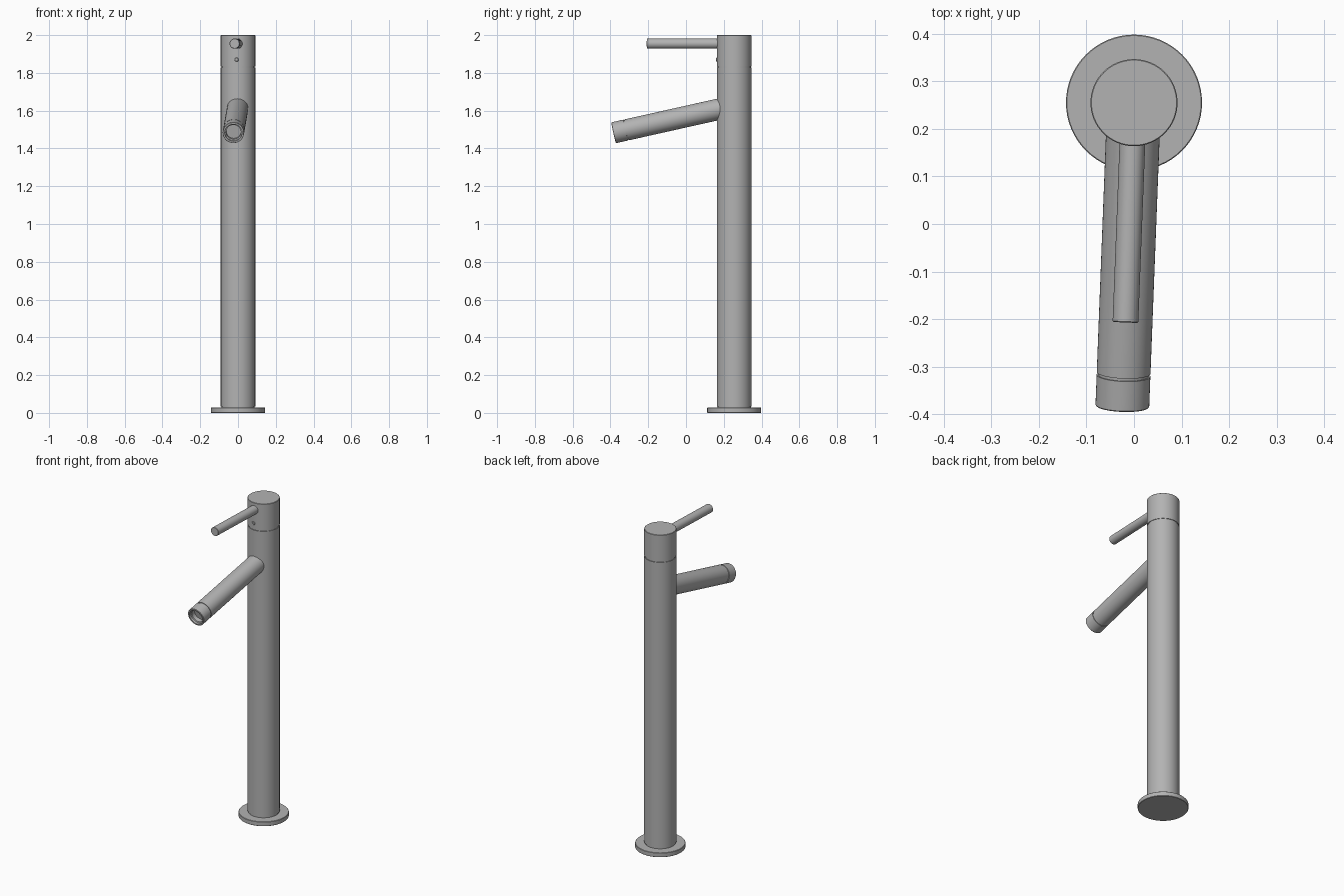
import bpy, bmesh, math
from mathutils import Vector

cube = bpy.data.objects.get("Cube")
if cube:
    bpy.data.objects.remove(cube, do_unlink=True)

metal = bpy.data.materials.new("brushed grey metal")
metal.use_nodes = True
GREY = (0.45, 0.45, 0.45, 1)
metal.diffuse_color = GREY
metal.node_tree.nodes["Principled BSDF"].inputs["Base Color"].default_value = GREY


def lathe(name, profile, start, direction=(0, 0, 1), sides=64):
    """Turn (radius, distance) points about an axis leaving start along direction."""
    bm = bmesh.new()
    rings = []
    for r, h in profile:
        if r == 0:
            rings.append([bm.verts.new((0, 0, h))] * sides)
        else:
            rings.append([bm.verts.new((r * math.cos(a), r * math.sin(a), h))
                          for a in (2 * math.pi * i / sides for i in range(sides))])
    for low, high in zip(rings, rings[1:]):
        for i in range(sides):
            j = (i + 1) % sides
            corners = list(dict.fromkeys((low[i], low[j], high[j], high[i])))
            bm.faces.new(corners)
    bmesh.ops.recalc_face_normals(bm, faces=bm.faces)
    mesh = bpy.data.meshes.new(name)
    bm.to_mesh(mesh)
    bm.free()
    mesh.materials.append(metal)
    obj = bpy.data.objects.new(name, mesh)
    bpy.context.collection.objects.link(obj)
    obj.location = start
    obj.rotation_euler = Vector(direction).to_track_quat('Z', 'Y').to_euler()
    bpy.ops.object.select_all(action='DESELECT')
    obj.select_set(True)
    bpy.context.view_layer.objects.active = obj
    bpy.ops.object.shade_smooth_by_angle(angle=math.radians(35))
    return obj


AXIS_Y = 0.255

# Round foot plate
lathe("base_plate", [(0, 0), (0.141, 0), (0.143, 0.002), (0.143, 0.026),
                     (0.141, 0.028), (0, 0.028)], (0, AXIS_Y, 0))

# Tall column with a thin shadow gap at the foot
lathe("column", [(0, 0.02), (0.088, 0.02), (0.088, 0.034), (0.0915, 0.034),
                 (0.0915, 1.828), (0.088, 1.828), (0.088, 1.84), (0, 1.84)],
      (0, AXIS_Y, 0))

# Turning cap above the joint
lathe("cap", [(0, 1.835), (0.0915, 1.835), (0.0915, 1.998), (0.0895, 2.0), (0, 2.0)],
      (0, AXIS_Y, 0))

# Sloping spout, ending in a grooved collar with a hollow outlet
spout_start = Vector((-0.001, AXIS_Y - 0.03, 1.619))
spout_end = Vector((-0.0245, -0.383, 1.483))
L = (spout_end - spout_start).length
lathe("spout", [(0, 0), (0.0565, 0), (0.0565, L - 0.072), (0.053, L - 0.072),
                (0.053, L - 0.066), (0.0565, L - 0.066), (0.0565, L - 0.002),
                (0.055, L), (0.046, L), (0.045, L - 0.012), (0.039, L - 0.015),
                (0.039, L - 0.04), (0, L - 0.04)],
      spout_start, spout_end - spout_start)

# Slim lever handle
lever_start = Vector((-0.002, AXIS_Y - 0.05, 1.955))
lever_end = Vector((-0.018, -0.207, 1.955))
L = (lever_end - lever_start).length
lathe("lever", [(0, 0), (0.027, 0), (0.027, L - 0.002), (0.025, L), (0, L)],
      lever_start, lever_end - lever_start, 40)

# Small indicator stud below the lever
lathe("indicator_stud", [(0, 0), (0.011, 0), (0.011, 0.018), (0.008, 0.021), (0, 0.021)],
      (-0.0065, 0.18, 1.87), (-0.037, -1, 0), 24)
